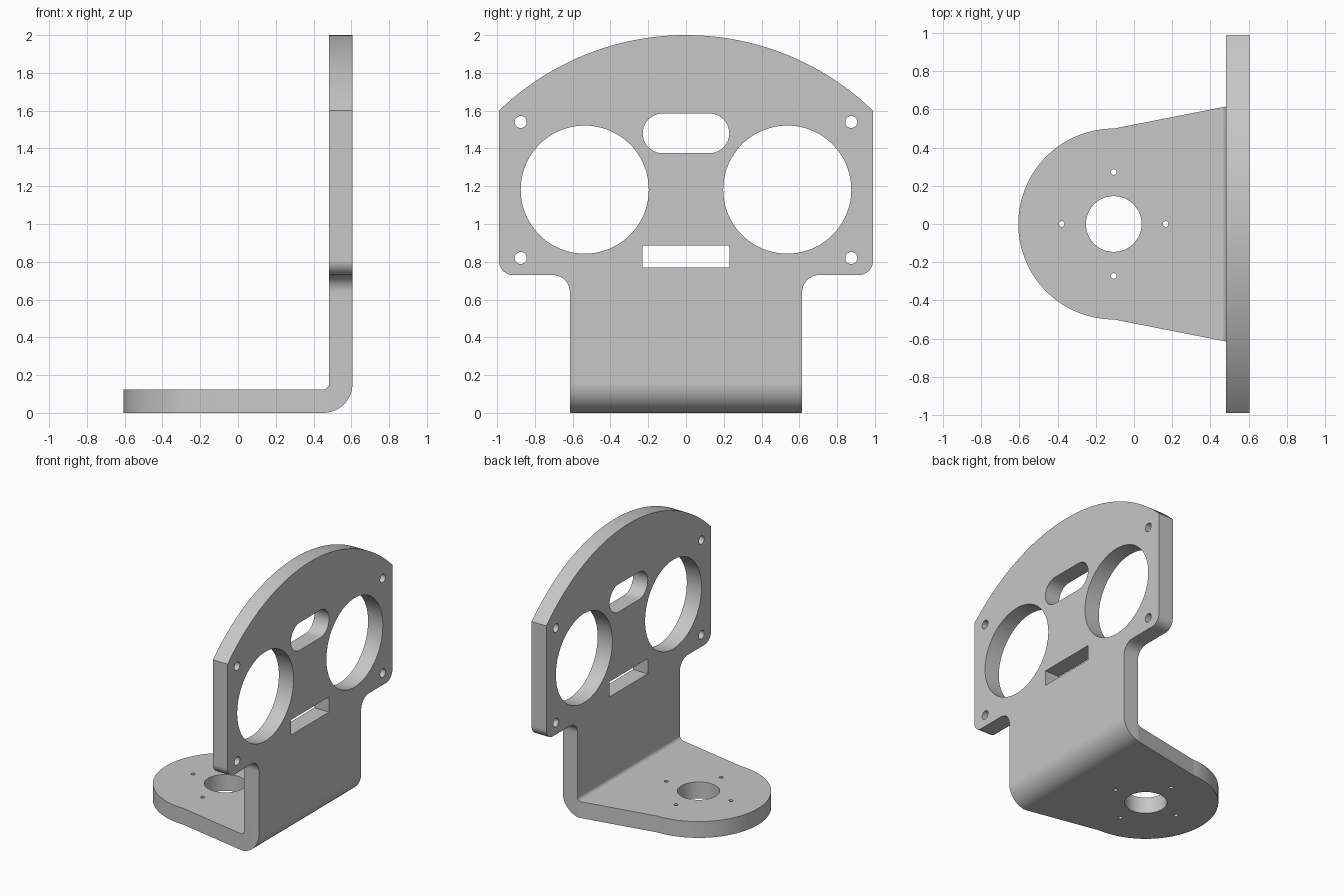
import bpy
import bmesh
from math import radians, sin, cos, acos, degrees

default = bpy.data.objects.get("Cube")
if default:
    bpy.data.objects.remove(default, do_unlink=True)


def arc(cx, cy, r, start, end, steps):
    """Points along a circular arc, angles in degrees."""
    angles = [radians(start + (end - start) * i / steps) for i in range(steps + 1)]
    return [(cx + r * cos(a), cy + r * sin(a)) for a in angles]


def circle(cx, cy, r, steps=64):
    return arc(cx, cy, r, 0, 360, steps)[:-1]


def box(x0, x1, y0, y1):
    return [(x0, y0), (x1, y0), (x1, y1), (x0, y1)]


def prism(name, points, axis, low, high):
    """Extrude a 2D outline along one axis."""
    place = {"X": lambda u, v, d: (d, u, v),
             "Y": lambda u, v, d: (u, d, v),
             "Z": lambda u, v, d: (u, v, d)}[axis]
    bm = bmesh.new()
    ends = [[bm.verts.new(place(u, v, d)) for u, v in points] for d in (low, high)]
    bm.faces.new(ends[0])
    bm.faces.new(ends[1])
    n = len(points)
    for i in range(n):
        j = (i + 1) % n
        bm.faces.new((ends[0][i], ends[0][j], ends[1][j], ends[1][i]))
    bmesh.ops.recalc_face_normals(bm, faces=bm.faces)
    mesh = bpy.data.meshes.new(name)
    bm.to_mesh(mesh)
    bm.free()
    obj = bpy.data.objects.new(name, mesh)
    bpy.context.collection.objects.link(obj)
    return obj


def apply_boolean(target, tool, operation):
    mod = target.modifiers.new("shape", "BOOLEAN")
    mod.operation = operation
    mod.solver = "EXACT"
    mod.object = tool
    bpy.context.view_layer.objects.active = target
    bpy.ops.object.modifier_apply(modifier=mod.name)
    bpy.data.objects.remove(tool, do_unlink=True)


# Bent sheet: L-shaped section with rounded bend
inner, outer, thick = 0.482, 0.606, 0.124
section = [(-0.8, 0), *arc(outer - 0.155, 0.155, 0.155, -90, 0, 16),
           (outer, 2.2), (inner, 2.2),
           *arc(inner - 0.031, thick + 0.031, 0.031, 0, -90, 8), (-0.8, thick)]
bracket = prism("bent_mounting_bracket", section, "Y", -1.1, 1.1)

# Upright outline: neck, shoulders and arched top
neck, half, arch_r = 0.615, 0.99, 1.425
corner = degrees(acos(half / arch_r))
side = [(neck, -0.2),
        *arc(neck + 0.09, 0.64, 0.09, 180, 90, 10),
        *arc(half - 0.075, 0.805, 0.075, -90, 0, 10),
        *arc(0, 2 - arch_r, arch_r, corner, 90, 24)]
outline = side + [(-u, v) for u, v in reversed(side[:-1])]
apply_boolean(bracket, prism("upright_outline", outline, "X", -2, 2), "INTERSECT")

# Base trim: tapered sides and round end
hub = -0.106
trim = [(0.5, 0.619), *arc(hub, 0, 0.5, 90, 270, 64), (0.5, -0.619),
        (0.5, -1.3), (-1.2, -1.3), (-1.2, 1.3), (0.5, 1.3)]
apply_boolean(bracket, prism("base_trim", trim, "Z", -0.5, 0.3), "DIFFERENCE")

# Upright openings: large round windows, screw holes, slot and rectangle
slot_r, slot_x = 0.105, 0.124
openings = [arc(slot_x, 1.48, slot_r, -90, 90, 24) + arc(-slot_x, 1.48, slot_r, 90, 270, 24),
            box(-0.229, 0.229, 0.77, 0.885)]
for s in (-1, 1):
    openings.append(circle(s * 0.536, 1.182, 0.339, 96))
    openings += [circle(s * 0.875, z, 0.032, 32) for z in (0.82, 1.54)]
for points in openings:
    apply_boolean(bracket, prism("opening", points, "X", 0.3, 0.8), "DIFFERENCE")

# Base openings: centre bore and four pilot holes
bores = [circle(hub, 0, 0.146)]
for dx, dy in ((1, 0), (-1, 0), (0, 1), (0, -1)):
    bores.append(circle(hub + dx * 0.272, dy * 0.272, 0.015, 20))
for points in bores:
    apply_boolean(bracket, prism("bore", points, "Z", -0.2, 0.3), "DIFFERENCE")

# Plain grey finish
grey = bpy.data.materials.new("plain_grey")
grey.use_nodes = True
colour = (0.57, 0.57, 0.57, 1)
grey.diffuse_color = colour
grey.node_tree.nodes["Principled BSDF"].inputs["Base Color"].default_value = colour
bracket.data.materials.clear()
bracket.data.materials.append(grey)

# Smooth curves, crisp edges
bpy.ops.object.select_all(action="DESELECT")
bracket.select_set(True)
bpy.context.view_layer.objects.active = bracket
bpy.ops.object.shade_smooth_by_angle(angle=radians(30))
weighted = bracket.modifiers.new("flat_faces", "WEIGHTED_NORMAL")
weighted.keep_sharp = True
